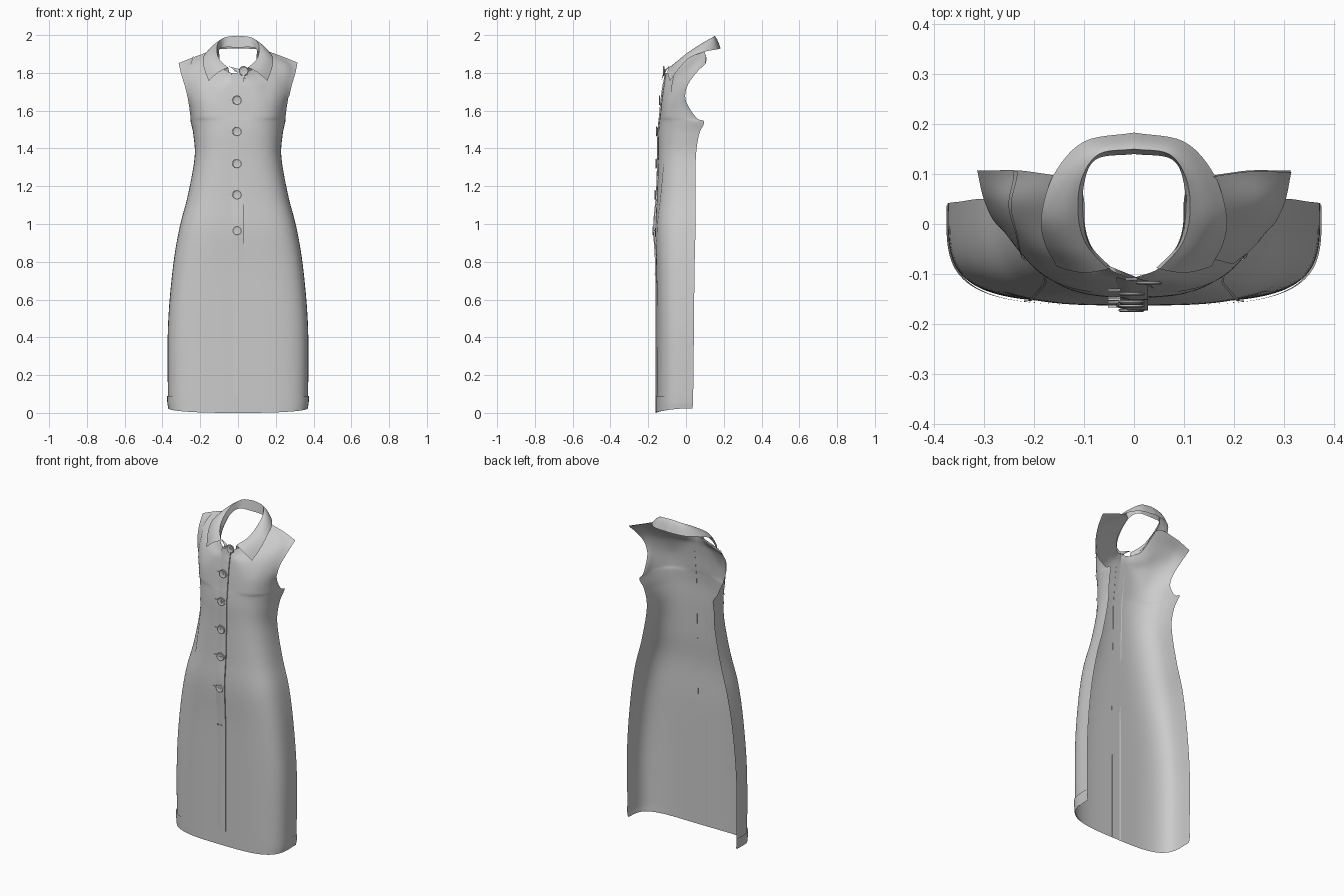
import bpy, bmesh, math
from mathutils import Vector

cube = bpy.data.objects.get("Cube")
if cube:
    bpy.data.objects.remove(cube)

cloth = bpy.data.materials.new("grey cloth")
cloth.use_nodes = True
GREY = (0.6, 0.6, 0.6, 1)
cloth.diffuse_color = GREY
cloth.node_tree.nodes["Principled BSDF"].inputs["Base Color"].default_value = GREY


def finish(name, bm, angle=50):
    mesh = bpy.data.meshes.new(name)
    bm.to_mesh(mesh)
    bm.free()
    mesh.materials.append(cloth)
    obj = bpy.data.objects.new(name, mesh)
    bpy.context.collection.objects.link(obj)
    bpy.ops.object.select_all(action="DESELECT")
    bpy.context.view_layer.objects.active = obj
    obj.select_set(True)
    bpy.ops.object.shade_smooth_by_angle(angle=math.radians(angle))
    return obj


def spline(pts, t):
    """Catmull-Rom through pts, t from 0 to len - 1."""
    last = len(pts) - 1
    i = max(0, min(int(t), last - 1))
    f = t - i
    b, c = pts[i], pts[i + 1]
    a = pts[i - 1] if i else b * 2 - c
    d = pts[i + 2] if i + 2 <= last else c * 2 - b
    return (b * 2 + (c - a) * f + (a * 2 - b * 5 + c * 4 - d) * f ** 2
            + (b * 3 - a - c * 3 + d) * f ** 3) / 2


def grid(name, func, nu, nv):
    """Sheet of quads from func(s, t), both 0 to 1."""
    bm = bmesh.new()
    vs = [[bm.verts.new(func(i / nu, j / nv)) for i in range(nu + 1)] for j in range(nv + 1)]
    for j in range(nv):
        for i in range(nu):
            bm.faces.new((vs[j][i], vs[j][i + 1], vs[j + 1][i + 1], vs[j + 1][i]))
    return finish(name, bm)


# Skirt and bodice rows: height, half width, front y, side edge y, squareness
LOW = [(0, .365, -.157, .035, 4), (.1, .371, -.157, .038, 4), (.45, .371, -.157, .042, 4),
       (.75, .347, -.158, .045, 3.9), (.97, .312, -.163, .05, 3.6), (1.15, .266, -.154, .05, 3.2),
       (1.35, .23, -.148, .052, 2.9), (1.47, .236, -.147, .068, 2.7), (1.54, .25, -.142, .096, 2.7)]
# Chest rows, centre front to armhole; the last follows neckline and shoulder
HIGH = [
    [(0, -.138, 1.575), (.1, -.133, 1.575), (.167, -.112, 1.575), (.21, -.076, 1.575), (.24, -.02, 1.57), (.251, .055, 1.562)],
    [(0, -.13, 1.66), (.1, -.124, 1.66), (.165, -.104, 1.66), (.208, -.075, 1.67), (.24, -.042, 1.66), (.263, 0, 1.65)],
    [(0, -.12, 1.73), (.085, -.112, 1.73), (.15, -.08, 1.745), (.2, -.045, 1.765), (.245, -.018, 1.755), (.28, .005, 1.725)],
    [(0, -.113, 1.765), (.055, -.1, 1.77), (.12, -.055, 1.795), (.17, .015, 1.845), (.25, .04, 1.835), (.301, .05, 1.795)],
    [(0, -.108, 1.8), (.055, -.085, 1.805), (.095, -.025, 1.85), (.11, .075, 1.92), (.21, .105, 1.892), (.314, .107, 1.852)],
]
HIGH = [[Vector(p) for p in row] for row in HIGH]
TOP = len(LOW) + len(HIGH) - 1


def row_point(r, u):
    if r >= len(LOW):
        return spline(HIGH[r - len(LOW)], u * 5)
    z, w, front, back, n = LOW[r]
    a, e = u ** (n / 2.7) * math.pi / 2, 2 / n
    lift = .025 * u * u if r == 0 else 0
    return Vector((w * math.sin(a) ** e,
                   back - (back - front) * max(0, math.cos(a)) ** e, z + lift))


def shell(u, v):
    p = spline([row_point(r, abs(u)) for r in range(TOP + 1)], v)
    if u < 0:
        p.x = -p.x
    return p


def raised(u, v, h):
    """Point on the dress, lifted outwards by h."""
    d = .02
    u0, v0 = max(-1, u - d), max(0, v - d)
    n = (shell(min(1, u + d), v) - shell(u0, v)).cross(shell(u, min(TOP, v + d)) - shell(u, v0))
    return shell(u, v) + n.normalized() * h


def front_y(z):
    """Centre front of the dress at height z."""
    lo, hi = 0, TOP
    for _ in range(20):
        mid = (lo + hi) / 2
        lo, hi = (mid, hi) if shell(0, mid).z < z else (lo, mid)
    return shell(0, lo).y


# Dress front, hem, curved seams and shoulder flap
grid("dress_front", lambda s, t: shell(2 * s - 1, TOP * t), 96, 91)
grid("hem_band", lambda s, t: raised(2 * s - 1, .95 * t, .005), 96, 4)
for side, sign in (("right", -1), ("left", 1)):
    grid(side + "_princess_seam", lambda s, t: raised(
        sign * (.33 + .52 * t ** 1.5) + .016 * (s - .5), TOP * t, .004), 2, 91)
grid("shoulder_flap", lambda s, t: raised(
    .35 + .2 * (1 - t) ** 2 + (.65 - .2 * (1 - t) ** 2) * s, 10.3 + (TOP - 10.3) * t, .004), 20, 16)


# Button placket: an overlapping strip with a turned edge
def placket(s, t):
    p = shell(0, TOP * t)
    x = -.035 + .063 * min(1, s * 1.25)
    bump = .006 * math.exp(-((p.z - 1) / .12) ** 2)
    h = .007 * min(1, s * 3) if s <= .8 else .007 * (1 - (s - .8) * 5)
    return Vector((x, p.y - h - bump + .002, p.z))


grid("button_placket", placket, 10, 91)

# Lapel corner folded out below the collar
grid("lapel", lambda s, t: Vector((-.055 + .085 * s + .01 * t, -.082 - .035 * s - .012 * t,
                                   1.835 - .02 * s - .05 * t * s)), 6, 5)

# Collar, half its curves from centre back to front
FOLD = [(0, .15, 1.997), (.07, .14, 1.988), (.105, .09, 1.96), (.112, .02, 1.915),
        (.096, -.04, 1.868), (.052, -.09, 1.828)]
FALL = [(0, .183, 1.93), (.1, .165, 1.925), (.16, .1, 1.912), (.185, .02, 1.88),
        (.18, -.035, 1.825), (.155, -.085, 1.757)]
STAND = [(0, .14, 1.935), (.075, .13, 1.935), (.1, .08, 1.92), (.1, .01, 1.87),
         (.085, -.045, 1.82), (.045, -.088, 1.8)]


def band(a, b, bulge):
    a, b = [Vector(p) for p in a], [Vector(p) for p in b]

    def func(s, t):
        k = abs(s * 2 - 1) * 5
        p = spline(a, k).lerp(spline(b, k), t)
        p.z += bulge * math.sin(math.pi * t)
        p.y -= bulge * math.sin(math.pi * t) * (k / 5) ** 2
        if s < .5:
            p.x = -p.x
        return p
    return func


grid("collar_fall", band(FOLD, FALL, .01), 60, 8)
grid("collar_stand", band(FOLD, STAND, 0), 60, 4)


# Buttons: turned disc with a raised rim, thread and buttonhole
def box(bm, size, centre):
    verts = bmesh.ops.create_cube(bm, size=1)["verts"]
    for v in verts:
        v.co = Vector(a * b for a, b in zip(v.co, size)) + Vector(centre)


def button(name, x, z):
    y = front_y(z) - .006
    bm = bmesh.new()
    n, rings = 24, []
    for r, h in ((.02, 0), (.026, .002), (.026, .005), (.022, .007), (.017, .005), (.012, .004)):
        rings.append([bm.verts.new((x + r * math.cos(i * math.tau / n), y - h,
                                    z + r * math.sin(i * math.tau / n))) for i in range(n)])
    for a, b in zip(rings, rings[1:]):
        for i in range(n):
            bm.faces.new((a[i], a[(i + 1) % n], b[(i + 1) % n], b[i]))
    bm.faces.new(rings[-1])
    bm.faces.new(rings[0][::-1])
    box(bm, (.016, .003, .004), (x, y - .005, z))
    box(bm, (.004, .003, .016), (x, y - .005, z))
    box(bm, (.025, .004, .006), (x - .035, y + .004, z))
    bmesh.ops.recalc_face_normals(bm, faces=bm.faces)
    finish(name, bm, 35)


for k, z in enumerate((.965, 1.155, 1.32, 1.49, 1.655)):
    button("button_%d" % (k + 1), -.005, z)
button("collar_button", .03, 1.81)

# Lowest buttonhole, left without a button
bm = bmesh.new()
box(bm, (.03, .004, .006), (-.01, front_y(.735) - .006, .735))
finish("lower_buttonhole", bm)
